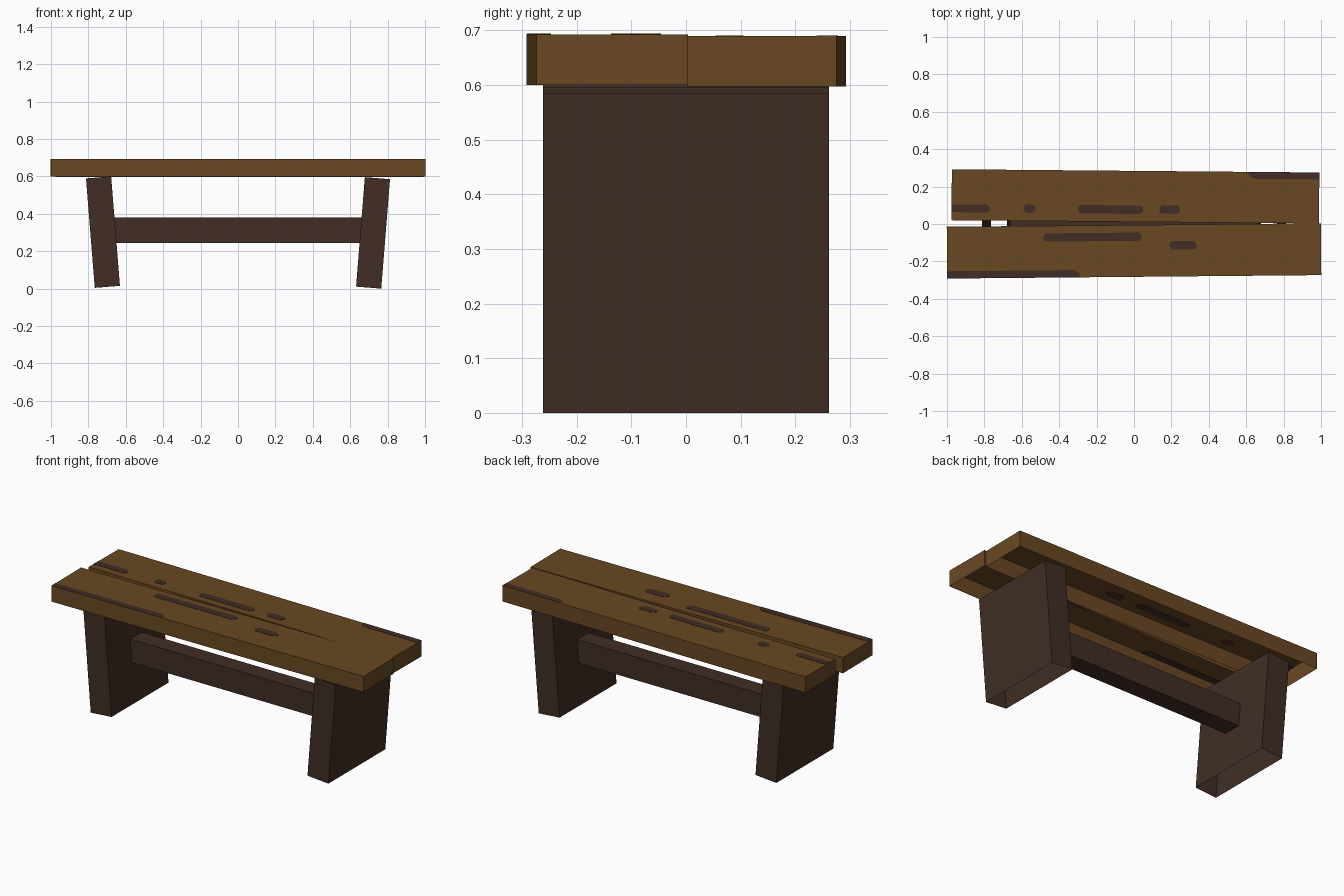
import bpy, bmesh, math
from mathutils import Matrix, Vector

cube = bpy.data.objects.get("Cube")
if cube:
    bpy.data.objects.remove(cube, do_unlink=True)


def material(name, color):
    mat = bpy.data.materials.new(name)
    mat.use_nodes = True
    mat.diffuse_color = color
    mat.node_tree.nodes["Principled BSDF"].inputs["Base Color"].default_value = color
    return mat


oak = material("oak brown", (0.143, 0.064, 0.0165, 1))
dark = material("dark brown", (0.052, 0.0262, 0.0182, 1))


def add_object(name, bm, mat, location, rotation):
    mesh = bpy.data.meshes.new(name)
    bm.to_mesh(mesh)
    bm.free()
    mesh.materials.append(mat)
    obj = bpy.data.objects.new(name, mesh)
    obj.location, obj.rotation_euler = location, rotation
    bpy.context.collection.objects.link(obj)
    return obj


def shell(name, size, mat, location, rotation=(0, 0, 0), open_sides=()):
    """Box with the faces that point along open_sides left out."""
    bm = bmesh.new()
    bmesh.ops.create_cube(bm, size=1)
    bm.normal_update()
    gone = [f for f in bm.faces
            if any(f.normal.dot(Vector(d)) > 0.9 for d in open_sides)]
    bmesh.ops.delete(bm, geom=gone, context='FACES')
    bmesh.ops.scale(bm, vec=size, verts=bm.verts)
    return add_object(name, bm, mat, location, rotation)


def streak(name, span, size, location, turn):
    """Thin round-ended plate in the plank top, trimmed at the plank edges."""
    x0, x1, y0, y1 = span
    radius = (y1 - y0) / 2
    to_local = Matrix.Rotation(-turn, 3, 'Z')
    mid = to_local @ (Vector(((x0 + x1) / 2, (y0 + y1) / 2, 0)) - location)
    reach = max((x1 - x0) / 2 - radius, 0)
    limit_x, limit_y = size[0] / 2 - 0.0005, size[1] / 2 - 0.0005
    bm = bmesh.new()
    verts = []
    for side in (1, -1):
        for i in range(9):
            a = math.pi * (i / 8 - 0.5)
            x = mid.x + side * (reach + radius * math.cos(a))
            y = mid.y + side * radius * math.sin(a)
            x = max(-limit_x, min(limit_x, x))
            y = max(-limit_y, min(limit_y, y))
            verts.append(bm.verts.new((x, y, size[2] / 2 - 0.0015)))
    bmesh.ops.remove_doubles(bm, verts=verts, dist=1e-5)
    bottom = bm.faces.new([v for v in verts if v.is_valid])
    top = bmesh.ops.extrude_face_region(bm, geom=[bottom], use_keep_orig=True)
    bmesh.ops.translate(bm, vec=(0, 0, 0.003),
                        verts=[v for v in top["geom"] if isinstance(v, bmesh.types.BMVert)])
    bmesh.ops.recalc_face_normals(bm, faces=bm.faces)
    add_object(name, bm, dark, location, (0, 0, turn))


# Seat planks, hollow underneath, with worn streaks (x0, x1, y0, y1)
planks = {
    "front_plank": ((2.0, 0.277, 0.092), Vector((0, -0.144, 0.646)), 0.0092, [
        (-1.1, -0.285, -0.33, -0.25),
        (-0.485, 0.04, -0.092, -0.048),
        (0.19, 0.335, -0.137, -0.09)]),
    "back_plank": ((1.965, 0.2725, 0.092), Vector((0.0075, 0.1477, 0.643)), -0.0088, [
        (-1.1, -0.77, 0.063, 0.105),
        (-0.59, -0.525, 0.06, 0.105),
        (-0.3, 0.05, 0.055, 0.1),
        (0.135, 0.245, 0.055, 0.1),
        (0.61, 1.1, 0.24, 0.32)]),
}
for name, (size, location, turn, spans) in planks.items():
    shell(name, size, oak, location, (0, 0, turn), [(0, 0, -1)])
    for i, span in enumerate(spans):
        streak(f"{name}_streak_{i + 1}", span, size, location, turn)

# Splayed slab legs, open at both ends
for name, side, height in (("left_leg", 1, 0.298), ("right_leg", -1, 0.302)):
    shell(name, (0.135, 0.524, 0.587), dark, (side * 0.722, 0, height),
          (0, side * 0.08, 0), [(0, 0, 1), (0, 0, -1)])

# Stretcher between the legs
shell("stretcher", (1.32, 0.105, 0.135), dark, (0, 0.005, 0.312),
      open_sides=[(1, 0, 0), (-1, 0, 0)])
